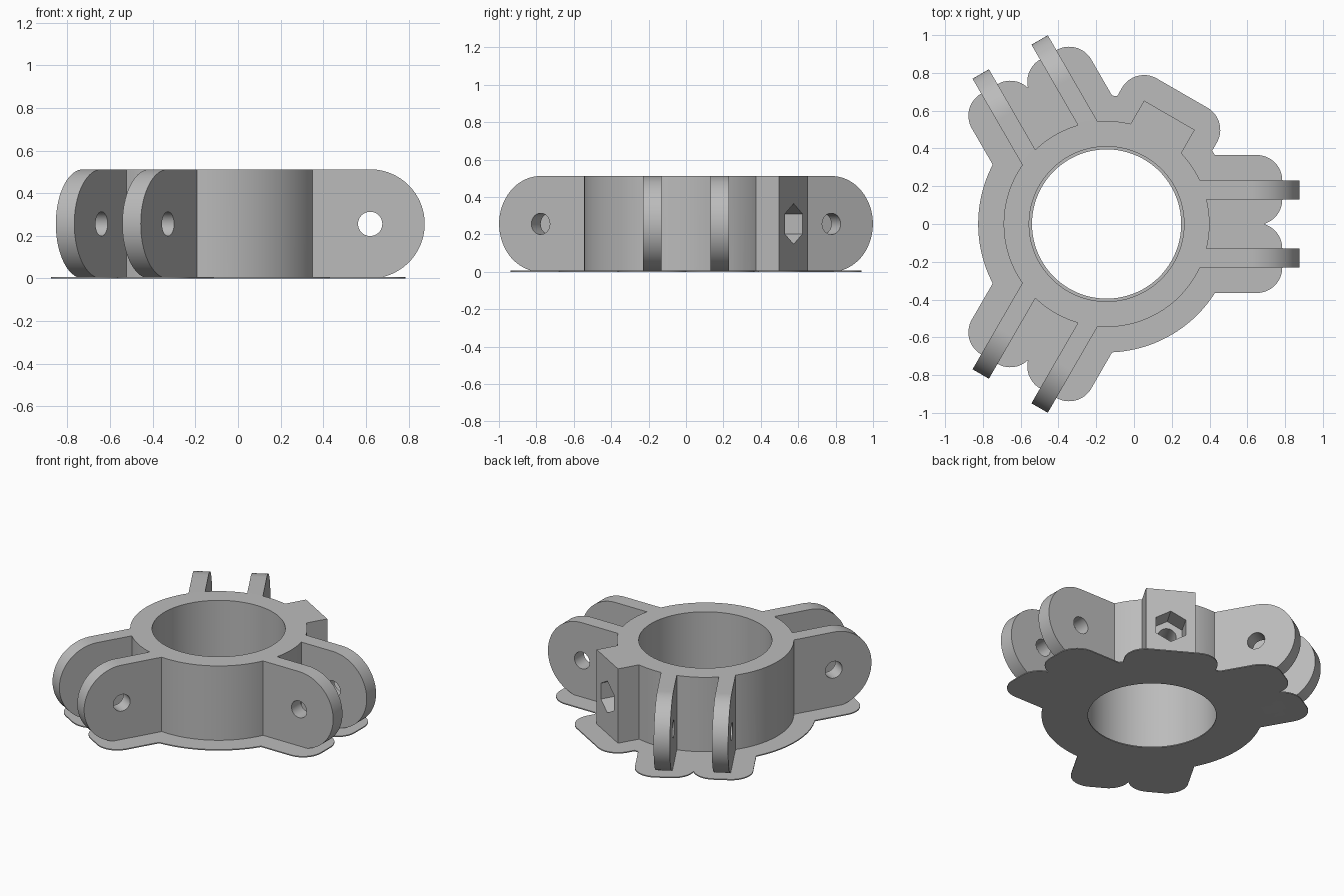
import bpy, bmesh
from math import pi, cos, sin, radians
from mathutils import Matrix

if "Cube" in bpy.data.objects:
    bpy.data.objects.remove(bpy.data.objects["Cube"])

CX = -0.145                     # ring axis
HEIGHT, MID = 0.512, 0.256      # body height and hole height
BORE, RING = 0.41, 0.545        # ring radii
LUG_IN, LUG_OUT = 0.13, 0.23    # lug faces, measured sideways from the arm axis
PIVOT = 0.765                   # hole distance from ring axis
PIN = 0.057
BLOCK_W, BLOCK_R = 0.155, 0.665
BRIM, BRIM_H = 0.135, 0.007

grey = bpy.data.materials.new("grey plastic")
grey.use_nodes = True
grey.diffuse_color = (0.5, 0.5, 0.5, 1)
grey.node_tree.nodes["Principled BSDF"].inputs["Base Color"].default_value = (0.5, 0.5, 0.5, 1)


def arc(cx, cy, r, a0, a1, n):
    """Points along an arc, angles in degrees."""
    return [(cx + r * cos(radians(a0 + (a1 - a0) * i / n)),
             cy + r * sin(radians(a0 + (a1 - a0) * i / n))) for i in range(n + 1)]


def circle(r, n=128):
    return arc(0, 0, r, 0, 360, n)[:-1]


def rounded_box(x0, x1, y0, y1, r):
    """Rectangle grown outward by r with round corners."""
    return (arc(x1, y0, r, -90, 0, 16) + arc(x1, y1, r, 0, 90, 16)
            + arc(x0, y1, r, 90, 180, 16) + arc(x0, y0, r, 180, 270, 16))


def prism(name, outline, low, high, matrix=Matrix()):
    """Extrude an outline along its local z, then place it."""
    bm = bmesh.new()
    face = bm.faces.new([bm.verts.new((x, y, low)) for x, y in outline])
    top = bmesh.ops.extrude_face_region(bm, geom=[face])["geom"]
    verts = [v for v in top if isinstance(v, bmesh.types.BMVert)]
    bmesh.ops.translate(bm, verts=verts, vec=(0, 0, high - low))
    bmesh.ops.recalc_face_normals(bm, faces=bm.faces)
    bm.transform(Matrix.Translation((CX, 0, 0)) @ matrix)
    mesh = bpy.data.meshes.new(name)
    bm.to_mesh(mesh)
    bm.free()
    mesh.materials.append(grey)
    ob = bpy.data.objects.new(name, mesh)
    bpy.context.scene.collection.objects.link(ob)
    return ob


def combine(target, tool, operation):
    """Apply a boolean and discard the tool."""
    bpy.context.view_layer.objects.active = target
    mod = target.modifiers.new(operation, 'BOOLEAN')
    mod.operation, mod.object, mod.solver = operation, tool, 'EXACT'
    bpy.ops.object.modifier_apply(modifier=mod.name)
    bpy.data.objects.remove(tool)


def turn(degrees):
    return Matrix.Rotation(radians(degrees), 4, 'Z')


SIDE = Matrix.Rotation(pi / 2, 4, 'X')    # local z becomes -y
ARMS = (0, 120, 240)
BLOCK_ANGLE = 60

# Clamp body: ring, nut block and three pairs of lugs
body = prism("clamp_body", circle(RING), 0, HEIGHT)
block = [(0.45, -BLOCK_W), (BLOCK_R, -BLOCK_W), (BLOCK_R, BLOCK_W), (0.45, BLOCK_W)]
combine(body, prism("nut_block", block, 0, HEIGHT, turn(BLOCK_ANGLE)), 'UNION')
lug = [(0.45, HEIGHT), (0.45, 0)] + arc(PIVOT, MID, MID, -90, 90, 48)
for angle in ARMS:
    for low, high in ((LUG_IN, LUG_OUT), (-LUG_OUT, -LUG_IN)):
        combine(body, prism("lug", lug, low, high, turn(angle) @ SIDE), 'UNION')

# Bore and pivot holes
combine(body, prism("bore_cutter", circle(BORE), -0.1, HEIGHT + 0.1), 'DIFFERENCE')
for angle in ARMS:
    place = turn(angle) @ Matrix.Translation((PIVOT, 0, MID)) @ SIDE
    combine(body, prism("pin_cutter", circle(PIN, 40), -0.3, 0.3, place), 'DIFFERENCE')

# Hexagonal nut pocket with a screw hole through to the bore
outward = (turn(BLOCK_ANGLE) @ Matrix.Translation((0, 0, MID))
           @ Matrix.Rotation(pi / 2, 4, 'Y'))
combine(body, prism("nut_cutter", circle(0.108, 6), BLOCK_R - 0.13, 0.8, outward), 'DIFFERENCE')
combine(body, prism("screw_cutter", circle(PIN, 40), 0.2, 0.8, outward), 'DIFFERENCE')

# Thin brim following the footprint
brim = prism("brim", circle(RING + BRIM), 0, BRIM_H)
pad = rounded_box(0.45, BLOCK_R, -BLOCK_W, BLOCK_W, BRIM)
combine(brim, prism("block_pad", pad, 0, BRIM_H, turn(BLOCK_ANGLE)), 'UNION')
for angle in ARMS:
    for low, high in ((LUG_IN, LUG_OUT), (-LUG_OUT, -LUG_IN)):
        pad = rounded_box(0.45, 0.795, low, high, BRIM)
        combine(brim, prism("lug_pad", pad, 0, BRIM_H, turn(angle)), 'UNION')
combine(brim, prism("hole_cutter", circle(0.395), -0.1, 0.1), 'DIFFERENCE')

# Join the brim to the body and shade
combine(body, brim, 'UNION')
bpy.ops.object.select_all(action='DESELECT')
body.select_set(True)
bpy.context.view_layer.objects.active = body
bpy.ops.object.shade_smooth_by_angle(angle=radians(30))
